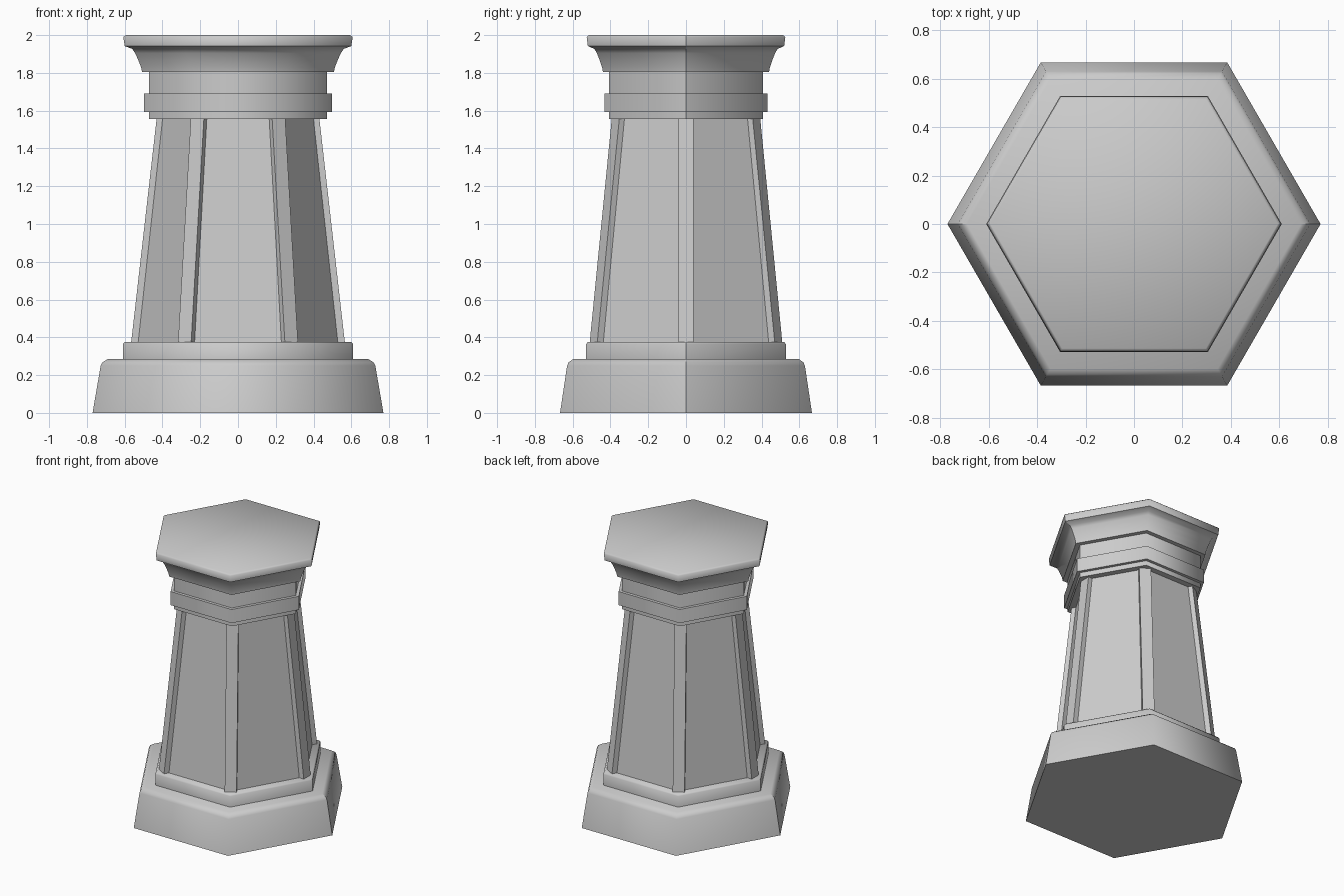
import bpy, bmesh, math
from mathutils import Vector, Matrix

default = bpy.data.objects.get("Cube")
if default:
    bpy.data.objects.remove(default, do_unlink=True)

stone = bpy.data.materials.new("grey_stone")
stone.use_nodes = True
stone.diffuse_color = (0.6, 0.6, 0.6, 1)
stone.node_tree.nodes["Principled BSDF"].inputs["Base Color"].default_value = (0.6, 0.6, 0.6, 1)


def finish(bm, name, smooth_angle=None):
    bmesh.ops.recalc_face_normals(bm, faces=bm.faces)
    mesh = bpy.data.meshes.new(name)
    bm.to_mesh(mesh)
    bm.free()
    mesh.materials.append(stone)
    obj = bpy.data.objects.new(name, mesh)
    bpy.context.collection.objects.link(obj)
    if smooth_angle:
        bpy.ops.object.select_all(action='DESELECT')
        obj.select_set(True)
        bpy.context.view_layer.objects.active = obj
        bpy.ops.object.shade_smooth_by_angle(angle=math.radians(smooth_angle))
        # Keep the two side corners crisp
        for e in mesh.edges:
            if all(abs(mesh.vertices[i].co.y) < 0.001 for i in e.vertices):
                e.use_edge_sharp = True
    return obj


def hex_stack(name, profile, smooth_angle=None):
    """Closed hexagonal solid from (corner radius, height) pairs."""
    bm = bmesh.new()
    rings = []
    for r, z in profile:
        rings.append([bm.verts.new((r * math.cos(math.pi * k / 3),
                                    r * math.sin(math.pi * k / 3), z)) for k in range(6)])
    for low, high in zip(rings, rings[1:]):
        for k in range(6):
            n = (k + 1) % 6
            bm.faces.new((low[k], low[n], high[n], high[k]))
    bm.faces.new(rings[0][::-1])
    bm.faces.new(rings[-1])
    return finish(bm, name, smooth_angle)


# Plinth and its upper step
hex_stack("base_plinth", [(0.77, 0), (0.727, 0.25), (0.717, 0.268), (0.69, 0.285)], 65)
hex_stack("base_step", [(0.61, 0.28), (0.61, 0.365), (0.6, 0.376)], 65)

# Tapered shaft
hex_stack("shaft", [(0.552, 0.37), (0.421, 1.57)])

# Flat corner ribs that follow the taper
for i in range(6):
    bm = bmesh.new()
    bmesh.ops.create_cube(bm, size=1)
    for v in bm.verts:
        top = v.co.z > 0
        outer = 0.43 if top else 0.566
        v.co = Vector((outer if v.co.x > 0 else outer - 0.08,
                       math.copysign(0.04, v.co.y), 1.565 if top else 0.37))
    bm.transform(Matrix.Rotation(math.pi * i / 3, 4, 'Z'))
    finish(bm, f"corner_rib_{i + 1}")

# Collar, band and neck
hex_stack("collar", [(0.472, 1.557), (0.472, 1.6)], 65)
hex_stack("band", [(0.497, 1.592), (0.497, 1.692)], 65)
hex_stack("neck", [(0.472, 1.68), (0.472, 1.82)], 65)

# Flared cornice
hex_stack("cornice", [(0.508, 1.805), (0.513, 1.83), (0.528, 1.868), (0.545, 1.905),
                      (0.56, 1.927), (0.6, 1.942)], 65)
hex_stack("cap_slab", [(0.6, 1.942), (0.607, 1.99), (0.593, 2.0)], 65)
